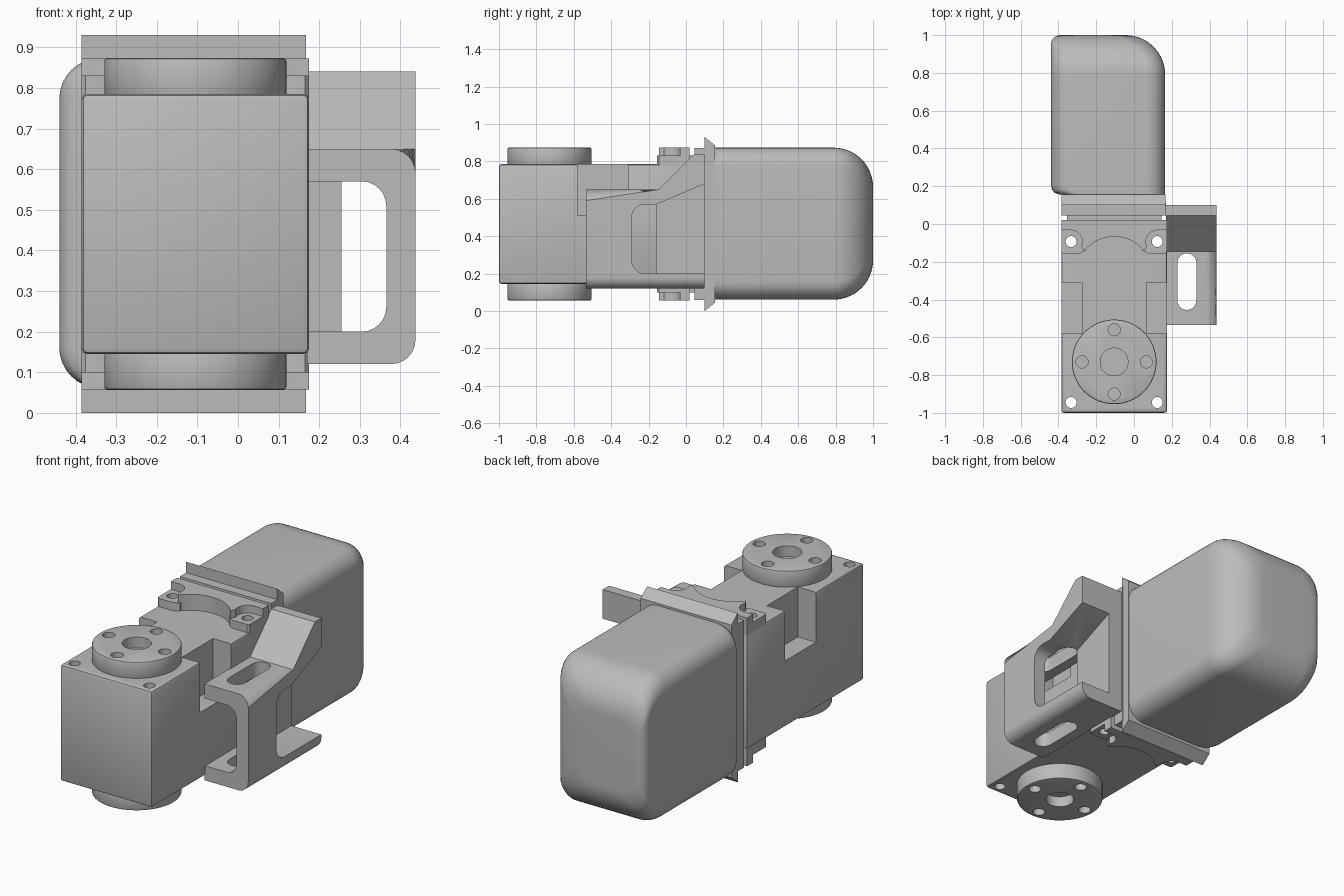
import bpy, bmesh, math
from mathutils import Vector

if "Cube" in bpy.data.objects:
    bpy.data.objects.remove(bpy.data.objects["Cube"])

grey = bpy.data.materials.new("machined_grey")
grey.use_nodes = True
COLOUR = (0.5, 0.5, 0.5, 1)
grey.diffuse_color = COLOUR
grey.node_tree.nodes["Principled BSDF"].inputs["Base Color"].default_value = COLOUR

CX, CZ = -0.105, 0.465          # axis of the gearbox
LEFT, RIGHT = -0.385, 0.175     # gearbox sides


def make(name, bm):
    bmesh.ops.recalc_face_normals(bm, faces=bm.faces)
    mesh = bpy.data.meshes.new(name)
    bm.to_mesh(mesh)
    bm.free()
    mesh.materials.append(grey)
    ob = bpy.data.objects.new(name, mesh)
    bpy.context.collection.objects.link(ob)
    return ob


def prism(name, pts, axis, a, b, round_edges=None, radius=0.0):
    """Extrude a 2D outline along an axis; optionally round chosen edges."""
    def place(p, t):
        return {"x": (t, p[0], p[1]), "y": (p[0], t, p[1]), "z": (p[0], p[1], t)}[axis]
    bm = bmesh.new()
    face = bm.faces.new([bm.verts.new(place(p, a)) for p in pts])
    new = bmesh.ops.extrude_face_region(bm, geom=[face])["geom"]
    shift = Vector(place((0, 0), b - a))
    bmesh.ops.translate(bm, vec=shift, verts=[v for v in new if isinstance(v, bmesh.types.BMVert)])
    bmesh.ops.recalc_face_normals(bm, faces=bm.faces)
    if round_edges:
        edges = [e for e in bm.edges if round_edges(e.verts[0].co, e.verts[1].co)]
        bmesh.ops.bevel(bm, geom=edges, offset=radius, segments=6, profile=0.5, affect="EDGES")
    return make(name, bm)


def box(name, x, y, z):
    return prism(name, [(x[0], y[0]), (x[1], y[0]), (x[1], y[1]), (x[0], y[1])], "z", *z)


def ring(cx, cy, r, n=48, start=0.0, sweep=math.tau):
    steps = n if sweep == math.tau else n - 1
    return [(cx + r * math.cos(start + sweep * i / steps),
             cy + r * math.sin(start + sweep * i / steps)) for i in range(n)]


def cylinder(name, x, y, r, z, n=48):
    return prism(name, ring(x, y, r, n), "z", *z)


def cut(ob, *cutters):
    for c in cutters:
        c.hide_render = True
        mod = ob.modifiers.new("cut", "BOOLEAN")
        mod.operation, mod.solver, mod.object = "DIFFERENCE", "EXACT", c
        bpy.context.view_layer.objects.active = ob
        bpy.ops.object.modifier_apply(modifier=mod.name)
        bpy.data.objects.remove(c)


def soften(ob, width):
    mod = ob.modifiers.new("edge", "BEVEL")
    mod.width, mod.segments = width, 2
    mod.limit_method, mod.angle_limit = "ANGLE", math.radians(50)
    bpy.context.view_layer.objects.active = ob
    bpy.ops.object.modifier_apply(modifier=mod.name)


# Gearbox housing with side pockets and through holes
housing = box("gearbox_housing", (LEFT, RIGHT), (-1, 0.02), (0.145, 0.785))
soften(housing, 0.014)
for s in (-1, 1):
    xs = sorted((CX + s * 0.17, CX + s * 0.4))
    cut(housing, box("pocket_cutter", xs, (-0.58, -0.31), (0.51, 0.9)))
    for y in (-0.945, -0.093):
        cut(housing, cylinder("hole_cutter", CX + s * 0.228, y, 0.029, (-0.1, 1.1), 24))

# Output discs, clamp pads and arched rims, mirrored above and below
for s, side in ((1, "upper"), (-1, "lower")):
    def zs(lo, hi):
        return sorted((CZ + s * lo, CZ + s * hi))

    disc = cylinder(side + "_output_disc", CX, -0.73, 0.224, zs(0.31, 0.409), 64)
    soften(disc, 0.008)
    cut(disc, cylinder("bore_cutter", CX, -0.73, 0.073, zs(0.35, 0.5)))
    for x, y in ring(CX, -0.73, 0.17, 4):
        cut(disc, cylinder("bolt_cutter", x, y, 0.032, zs(0.35, 0.5), 24))

    # Half of the rim outline, wrapping the clamp hole, then mirrored
    hook = ring(0.228, -0.093, 0.06, 8, math.pi / 2, math.radians(115))
    arch = ring(0, -0.27, 0.203, 16, math.radians(38), math.radians(52))
    half = [(0.28, 0.02), (0.28, -0.033)] + hook + arch
    outline = half + [(-u, v) for u, v in reversed(half[:-1])]
    prism(side + "_arched_rim", [(CX + u, v) for u, v in outline], "z", *zs(0.31, 0.408))

    for m, hand in ((-1, "right"), (1, "left")):
        corner = [(0.28, 0.0), (0.28, -0.145), (0.27, -0.156), (0.18, -0.156), (0.15, -0.14), (0.15, 0.0)]
        pad = prism(side + "_" + hand + "_clamp_pad", [(CX + m * u, v) for u, v in corner],
                    "z", *zs(0.31, 0.365))
        cut(pad, cylinder("hole_cutter", CX + m * 0.228, -0.093, 0.029, (-0.1, 1.1), 24))

# Joint between gearbox and motor
box("joint_groove", (LEFT + 0.03, RIGHT - 0.03), (0, 0.06), (0.1, 0.83))
box("adapter_plate", (LEFT, RIGHT - 0.005), (0.045, 0.11), (0.06, 0.87))
prism("motor_flange", [(0.1, 0), (0.1, 0.93), (0.155, 0.885), (0.155, 0.045)], "x", LEFT, 0.167)


# Motor cover: rounded rectangles lofted into a domed back end
def inset(y, r, end=1.0):
    d = max(0.0, y - (end - r))
    return r - math.sqrt(max(0.0, r * r - d * d))


bm = bmesh.new()
levels = [0.155, 0.165, 0.18, 0.205]
levels += [0.79 + 0.21 * math.sin(math.pi / 2 * i / 14) for i in range(15)]
loops = []
for y in levels:
    big = inset(y, 0.21)
    x0 = -0.44 + inset(y, 0.05) + inset(0.36 - y + 0.795, 0.05)
    x1, h, r = 0.165 - big, 0.406 - big, 0.1
    pts = []
    for k, (cx, cz) in enumerate(((x1 - r, h - r), (x0 + r, h - r), (x0 + r, r - h), (x1 - r, r - h))):
        pts += ring(cx, CZ + 0.002 + cz, r, 9, k * math.pi / 2, math.pi / 2)
    loops.append([bm.verts.new((x, y, z)) for x, z in pts])
for a, b in zip(loops, loops[1:]):
    for i in range(len(a)):
        j = (i + 1) % len(a)
        bm.faces.new((a[i], a[j], b[j], b[i]))
bm.faces.new(loops[0])
bm.faces.new(loops[-1])
make("motor_cover", bm)

# Side bracket: channel with a raised rear wedge
OUT = 0.437
profile = [(-0.535, 0.12), (0.1, 0.12), (0.1, 0.84), (0.045, 0.84), (-0.145, 0.65), (-0.535, 0.65)]
bracket = prism("side_bracket", profile, "x", RIGHT - 0.005, OUT,
                lambda p, q: min(p.x, q.x) > OUT - 0.01 and abs(p.z - q.z) < 0.01 and p.z < 0.7, 0.06)
tunnel = ([(0.1, 0.2)] + ring(0.305, 0.26, 0.06, 7, -math.pi / 2, math.pi / 2)
          + ring(0.305, 0.51, 0.06, 7, 0, math.pi / 2) + [(0.1, 0.57)])
window = ([(0.2, 0.2), (0.2, 0.722), (-0.16, 0.57)]
          + ring(-0.22, 0.5, 0.07, 7, math.pi / 2, math.pi / 2)
          + ring(-0.22, 0.27, 0.07, 7, math.pi, math.pi / 2))
slot = ring(0.28, -0.205, 0.05, 13, 0, math.pi) + ring(0.28, -0.405, 0.05, 13, math.pi, math.pi)
cut(bracket,
    prism("tunnel_cutter", tunnel, "y", -0.7, -0.2),
    prism("window_cutter", window, "x", 0.1, 0.6),
    prism("slot_cutter", slot, "z", 0, 0.8))
prism("bracket_mounting_plate", [(-0.16, 0.13), (0.1, 0.13), (0.1, 0.69), (-0.16, 0.58)],
      "x", RIGHT - 0.005, 0.255)

# Smooth shading with sharp edges kept
for ob in bpy.context.scene.objects:
    if ob.type == "MESH":
        bpy.ops.object.select_all(action="DESELECT")
        ob.select_set(True)
        bpy.context.view_layer.objects.active = ob
        bpy.ops.object.shade_smooth_by_angle(angle=math.radians(35))
